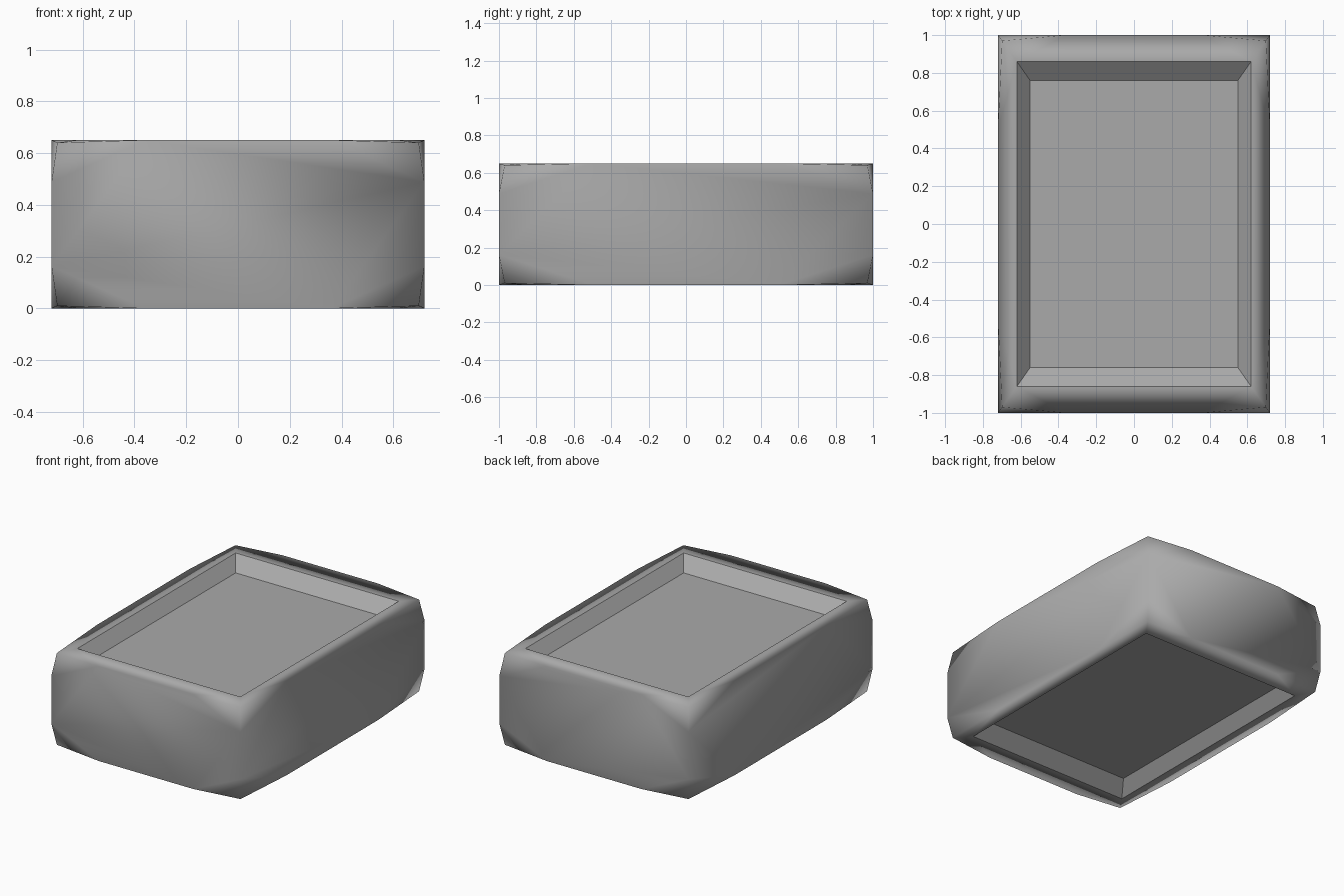
import bpy, bmesh
from mathutils import Vector

cube = bpy.data.objects.get("Cube")
if cube:
    bpy.data.objects.remove(cube, do_unlink=True)

HALF = Vector((0.72, 1.0, 0.325))
PULL = 0.97             # corners drawn slightly inward
SPLIT = 0.5             # edge points at a quarter and three quarters
RECESS_TOP = (0.62, 0.86)
RECESS_FLOOR = (0.55, 0.76)
DEPTH = 0.08

grey = bpy.data.materials.new("mid_grey")
grey.use_nodes = True
colour = (0.4, 0.4, 0.4, 1.0)
grey.diffuse_color = colour
grey.node_tree.nodes["Principled BSDF"].inputs["Base Color"].default_value = colour

bm = bmesh.new()
points = {}


def point(key, co):
    """Return the shared vertex for a key, creating it once."""
    if key not in points:
        points[key] = bm.verts.new(co)
    return points[key]


def scaled(signs):
    return Vector([s * h for s, h in zip(signs, HALF)])


def corner(signs):
    return point(signs, scaled(signs) * PULL)


def edge_point(signs, axis):
    co = scaled(signs)
    co[axis] *= SPLIT
    return point((signs, axis), co)


def recess_point(signs, size, depth):
    co = (signs[0] * size[0], signs[1] * size[1], signs[2] * (HALF.z - depth))
    return point((signs, size), co)


def face_corners(axis, side):
    """The four corner sign triples around one side of the block."""
    u, v = [a for a in range(3) if a != axis]
    ring = []
    for su, sv in ((-1, -1), (1, -1), (1, 1), (-1, 1)):
        signs = [side] * 3
        signs[u], signs[v] = su, sv
        ring.append(tuple(signs))
    return ring, u, v


# Four outer sides: flat octagon with a small folded triangle at each corner
for axis in (0, 1):
    for side in (-1, 1):
        ring, u, v = face_corners(axis, side)
        octagon = []
        for k, c in enumerate(ring):
            along = v if k % 2 else u
            octagon += [edge_point(c, along), edge_point(ring[(k + 1) % 4], along)]
            bm.faces.new((corner(c), edge_point(c, u), edge_point(c, v)))
        bm.faces.new(octagon)

# Top and bottom: rim, sloped recess walls and recess floor
recess_faces = []
for side in (-1, 1):
    ring, u, v = face_corners(2, side)
    lip = [recess_point(c, RECESS_TOP, 0) for c in ring]
    floor = [recess_point(c, RECESS_FLOOR, DEPTH) for c in ring]
    for k, c in enumerate(ring):
        n = (k + 1) % 4
        along = v if k % 2 else u
        bm.faces.new((edge_point(c, along), edge_point(ring[n], along), lip[n], lip[k]))
        for axis in (u, v):
            bm.faces.new((corner(c), edge_point(c, axis), lip[k]))
        recess_faces.append(bm.faces.new((lip[k], lip[n], floor[n], floor[k])))
    recess_faces.append(bm.faces.new(floor))

bmesh.ops.recalc_face_normals(bm, faces=bm.faces[:])

# Soft outer shading, crisp recess edges
for face in bm.faces:
    face.smooth = True
for face in recess_faces:
    for edge in face.edges:
        edge.smooth = False

bmesh.ops.translate(bm, verts=bm.verts[:], vec=(0, 0, HALF.z))
mesh = bpy.data.meshes.new("recessed_block")
bm.to_mesh(mesh)
bm.free()
mesh.materials.append(grey)

block = bpy.data.objects.new("recessed_block", mesh)
bpy.context.collection.objects.link(block)
weighted = block.modifiers.new("area_weighted_shading", "WEIGHTED_NORMAL")
weighted.mode = "FACE_AREA"
weighted.keep_sharp = True
